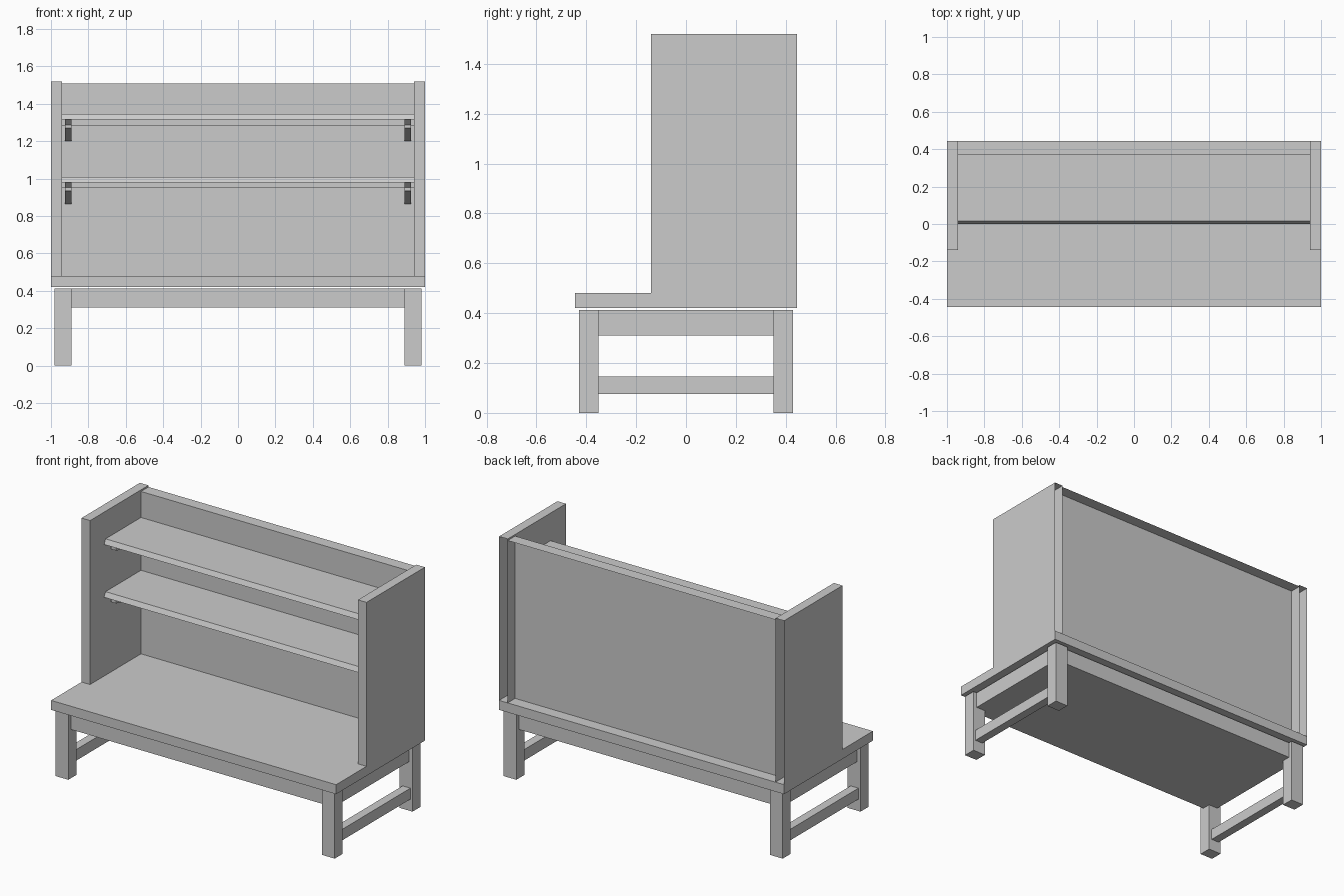
import bpy, bmesh

cube = bpy.data.objects.get("Cube")
if cube:
    bpy.data.objects.remove(cube)

paint = bpy.data.materials.new("plain_grey")
paint.use_nodes = True
GREY = (0.6, 0.6, 0.6, 1)
paint.diffuse_color = GREY
paint.node_tree.nodes["Principled BSDF"].inputs["Base Color"].default_value = GREY


def finish(name, bm):
    bmesh.ops.recalc_face_normals(bm, faces=bm.faces)
    mesh = bpy.data.meshes.new(name)
    bm.to_mesh(mesh)
    bm.free()
    mesh.materials.append(paint)
    obj = bpy.data.objects.new(name, mesh)
    bpy.context.collection.objects.link(obj)
    return obj


def extrude_profile(name, profile, x0, x1, open_back=False):
    """Extrude a (y, z) outline along x, optionally leaving the rear open."""
    bm = bmesh.new()
    face = bm.faces.new([bm.verts.new((x0, y, z)) for y, z in profile])
    side = bmesh.ops.extrude_face_region(bm, geom=[face])["geom"]
    verts = [v for v in side if isinstance(v, bmesh.types.BMVert)]
    bmesh.ops.translate(bm, verts=verts, vec=(x1 - x0, 0, 0))
    bmesh.ops.recalc_face_normals(bm, faces=bm.faces)
    if open_back:
        rear = [f for f in bm.faces if f.normal.y > 0.9]
        bmesh.ops.delete(bm, geom=rear, context='FACES')
    return finish(name, bm)


def box(name, x, y, z, open_back=False):
    outline = [(y[0], z[0]), (y[1], z[0]), (y[1], z[1]), (y[0], z[1])]
    return extrude_profile(name, outline, x[0], x[1], open_back)


def pair(x, s):
    return sorted((x[0] * s, x[1] * s))


FRAME_TOP = 0.412
SIDES = (("left", 1), ("right", -1))

# Bench top and the solid frame below it
box("bench_top", (-1, 1), (-0.445, 0.445), (0.42, 0.48))
box("apron", (-0.955, 0.955), (-0.405, 0.405), (0.31, FRAME_TOP))

# Upright hollow back board
box("back_board", (-0.94, 0.94), (0.37, 0.445), (0.48, 1.51), True)

for side, s in SIDES:
    box(side + "_side_panel", pair((0.94, 1), s), (-0.14, 0.445), (0.48, 1.52), True)
    box(side + "_stretcher", pair((0.91, 0.965), s), (-0.36, 0.36), (0.075, 0.145))
    for end, t in (("front", -1), ("back", 1)):
        box(f"{end}_{side}_leg", pair((0.89, 0.98), s), pair((0.35, 0.43), t), (0, FRAME_TOP))

# Shelves with a sloped nose, a rear rail and tapering brackets
for level, top in (("lower", 1.01), ("upper", 1.345)):
    under = top - 0.03
    nose = [(0, under), (0.37, under), (0.37, top), (0.015, top)]
    extrude_profile(level + "_shelf", nose, -0.94, 0.94)
    box(level + "_shelf_rail", (-0.94, 0.94), (0.33, 0.37), (under - 0.03, under))
    arm = [(0.02, under), (0.05, under - 0.028), (0.05, under - 0.045),
           (0.37, under - 0.115), (0.37, under)]
    for side, s in SIDES:
        x = pair((0.89, 0.925), s)
        extrude_profile(f"{level}_{side}_bracket", arm, x[0], x[1])
